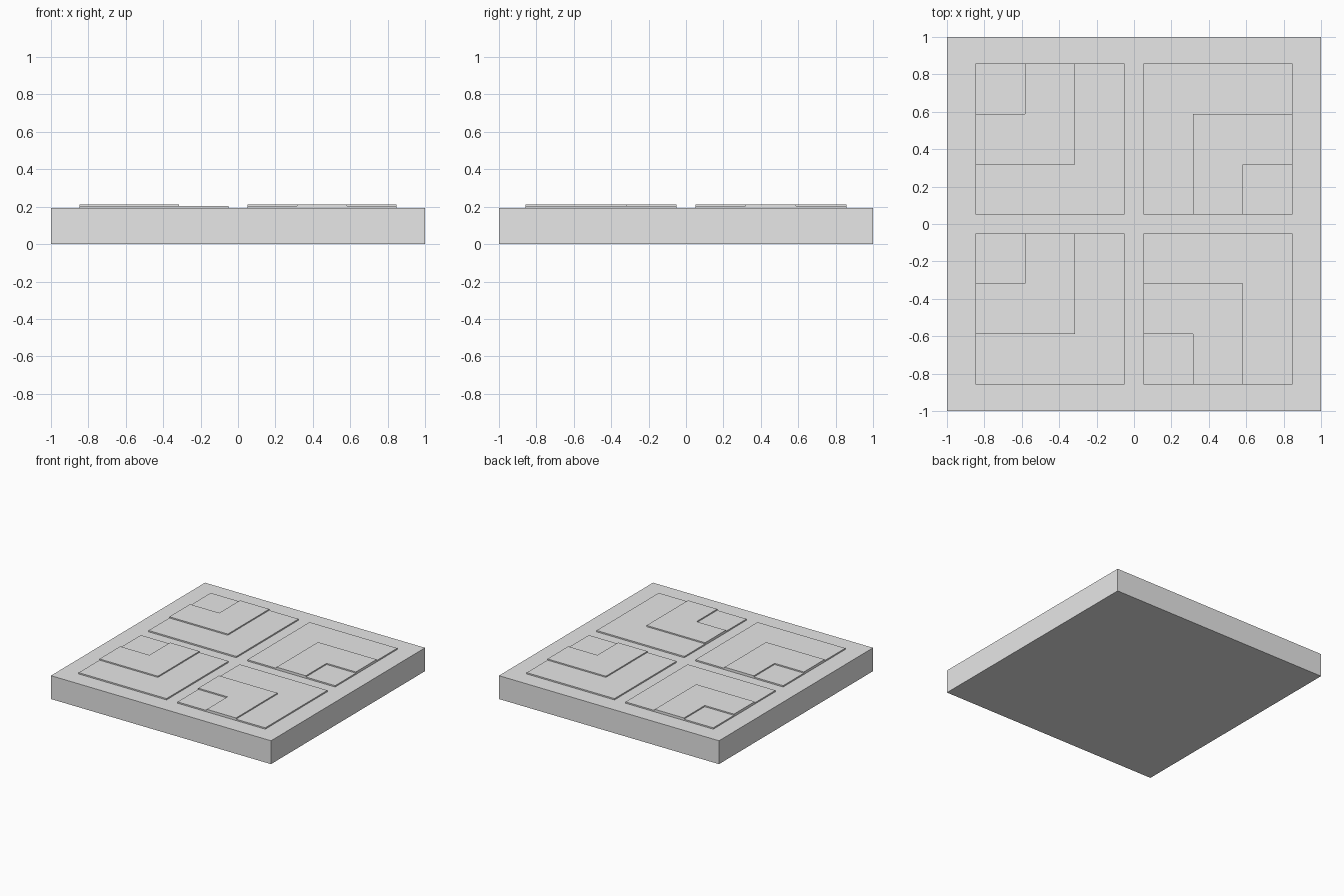
import bpy
import bmesh

cube = bpy.data.objects.get("Cube")
if cube:
    bpy.data.objects.remove(cube, do_unlink=True)

# Single stone colour
stone = bpy.data.materials.new("light_grey")
stone.use_nodes = True
stone.diffuse_color = (0.8, 0.8, 0.8, 1)
stone.node_tree.nodes["Principled BSDF"].inputs["Base Color"].default_value = (0.8, 0.8, 0.8, 1)


def prism(name, outline, z0, z1):
    """Extrude a flat outline from z0 up to z1."""
    bm = bmesh.new()
    face = bm.faces.new([bm.verts.new((x, y, z0)) for x, y in outline])
    top = bmesh.ops.extrude_face_region(bm, geom=[face])["geom"]
    verts = [g for g in top if isinstance(g, bmesh.types.BMVert)]
    bmesh.ops.translate(bm, verts=verts, vec=(0, 0, z1 - z0))
    bmesh.ops.recalc_face_normals(bm, faces=bm.faces[:])
    mesh = bpy.data.meshes.new(name)
    bm.to_mesh(mesh)
    bm.free()
    mesh.materials.append(stone)
    obj = bpy.data.objects.new(name, mesh)
    bpy.context.collection.objects.link(obj)
    return obj


BASE, PLATE, RAISED = 0.192, 0.203, 0.213
INNER, OUTER_X, OUTER_Y = 0.05, 0.848, 0.857
SQUARE = [(0, 0), (3, 0), (3, 3), (0, 3)]
# L shape in thirds of a panel, measured from its notched corner
ELL = [(1, 0), (2, 0), (2, 2), (0, 2), (0, 1), (1, 1)]

# Base slab
prism("base_slab", [(x * 2 / 3 - 1, y * 2 / 3 - 1) for x, y in SQUARE], 0, BASE)

# Panels: name, quadrant signs, direction from the notched corner inward
panels = [
    ("back_right", -1, 1, 1, -1),
    ("back_left", 1, 1, -1, 1),
    ("front_right", -1, -1, 1, -1),
    ("front_left", 1, -1, 1, 1),
]
for name, qx, qy, dx, dy in panels:
    x0, x1 = sorted((qx * INNER, qx * OUTER_X))
    y0, y1 = sorted((qy * INNER, qy * OUTER_Y))
    cx, cy = (x0 if dx > 0 else x1), (y0 if dy > 0 else y1)
    sx, sy = dx * (x1 - x0) / 3, dy * (y1 - y0) / 3
    for part, shape, low, high in (("plate", SQUARE, BASE, PLATE),
                                   ("raised_ell", ELL, PLATE, RAISED)):
        prism(f"{name}_{part}", [(cx + u * sx, cy + v * sy) for u, v in shape], low, high)
